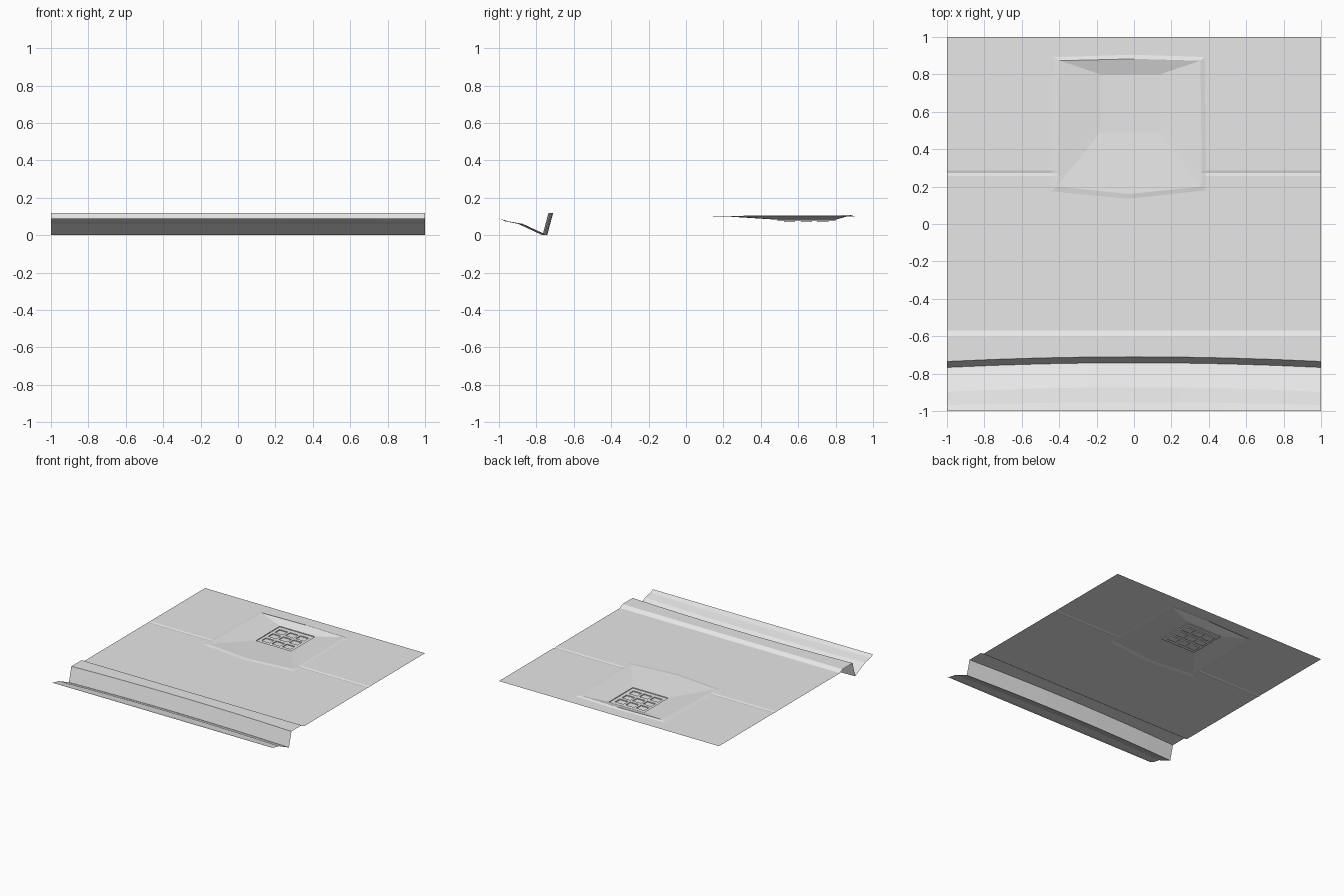
import bpy, bmesh

if "Cube" in bpy.data.objects:
    bpy.data.objects.remove(bpy.data.objects["Cube"])

# One plain concrete grey for everything
grey = bpy.data.materials.new("concrete grey")
grey.diffuse_color = (0.8, 0.8, 0.8, 1)
grey.use_nodes = True
grey.node_tree.nodes["Principled BSDF"].inputs["Base Color"].default_value = grey.diffuse_color


def finish(bm, name):
    mesh = bpy.data.meshes.new(name)
    bm.to_mesh(mesh)
    bm.free()
    mesh.materials.append(grey)
    obj = bpy.data.objects.new(name, mesh)
    bpy.context.collection.objects.link(obj)
    return obj


def skin(name, rows, closed=False):
    """Join successive rows of points with quads."""
    bm = bmesh.new()
    grid = [[bm.verts.new(p) for p in row] for row in rows]
    n = len(rows[0])
    for a, b in zip(grid, grid[1:]):
        for i in range(n if closed else n - 1):
            j = (i + 1) % n
            bm.faces.new((a[i], a[j], b[j], b[i]))
    return finish(bm, name)


# Gutter and curb: profile (y, z, bow) swept along x, gently bowed in the middle
xs = [-1 + i / 4 for i in range(9)]


def sweep(name, profile):
    skin(name, [[(x, y + bow * (1 - x * x), z) for x in xs]
                for y, z, bow in profile])


sweep("gutter", [(-1, 0.09, 0), (-0.968, 0.075, 0.015),
                 (-0.898, 0.061, 0.025), (-0.767, 0.0, 0.025)])
sweep("curb", [(-0.767, 0.0, 0.025), (-0.735, 0.12, 0.025),
               (-0.603, 0.12, 0.0), (-0.57, 0.1, 0.0)])


# Pavement: concentric rings running from its border down into the drain basin
def ring(front, right_x, back, left_x, z, zb, crack=0.0):
    """front and back hold left, centre and right points; sides carry the joint."""
    fl, fc, fr = front
    bl, bc, br = back
    joint = ((0.257, 0), (0.272, -crack), (0.287, 0))
    if fr[1] > 0.25:                       # inner rings sit behind the joint
        joint = ((0.52, 0), (0.535, 0), (0.55, 0))
    pts = [(*fc, z), (*fr, z)]
    pts += [(right_x, y, z + d) for y, d in joint]
    pts += [(*br, zb), (*bc, zb), (*bl, zb)]
    pts += [(left_x, y, z + d) for y, d in reversed(joint)]
    return pts + [(*fl, z)]


L, R, F, B = -0.18, 0.14, 0.49, 0.80       # grate frame limits
frame = ((L, F), (-0.02, F), (R, F)), R, ((L, B), (-0.02, B), (R, B)), L
rings = [
    ring(((-1, -0.57), (0, -0.57), (1, -0.57)), 1,
         ((-1, 1), (0, 1), (1, 1)), -1, 0.1, 0.1, 0.004),
    ring(((-0.445, 0.175), (-0.03, 0.135), (0.385, 0.18)), 0.385,
         ((-0.43, 0.892), (0, 0.905), (0.378, 0.893)), -0.442, 0.1, 0.1, 0.004),
    ring(((-0.412, 0.2), (-0.03, 0.16), (0.362, 0.2)), 0.362,
         ((-0.395, 0.873), (0, 0.883), (0.355, 0.873)), -0.41, 0.104, 0.107),
    ring(*frame, 0.083, 0.083),
    ring(*frame, 0.077, 0.077),
]
skin("pavement_and_drain_basin", rings, closed=True)

# Drain grate: flat plate with a 3 x 3 set of sunken pockets
gx = [L, -0.155, -0.08, -0.06, 0.015, 0.035, 0.11, R]
gy = [F, 0.525, 0.583, 0.615, 0.673, 0.70, 0.762, B]
bm = bmesh.new()
v = [[bm.verts.new((x, y, 0.077)) for x in gx] for y in gy]
pockets = []
for j in range(7):
    for i in range(7):
        f = bm.faces.new((v[j][i], v[j][i + 1], v[j + 1][i + 1], v[j + 1][i]))
        if i % 2 and j % 2:
            pockets.append(f)
bmesh.ops.inset_individual(bm, faces=pockets, thickness=0.005)
for f in pockets:
    for vert in f.verts:
        vert.co.z = 0.07
finish(bm, "drain_grate")
